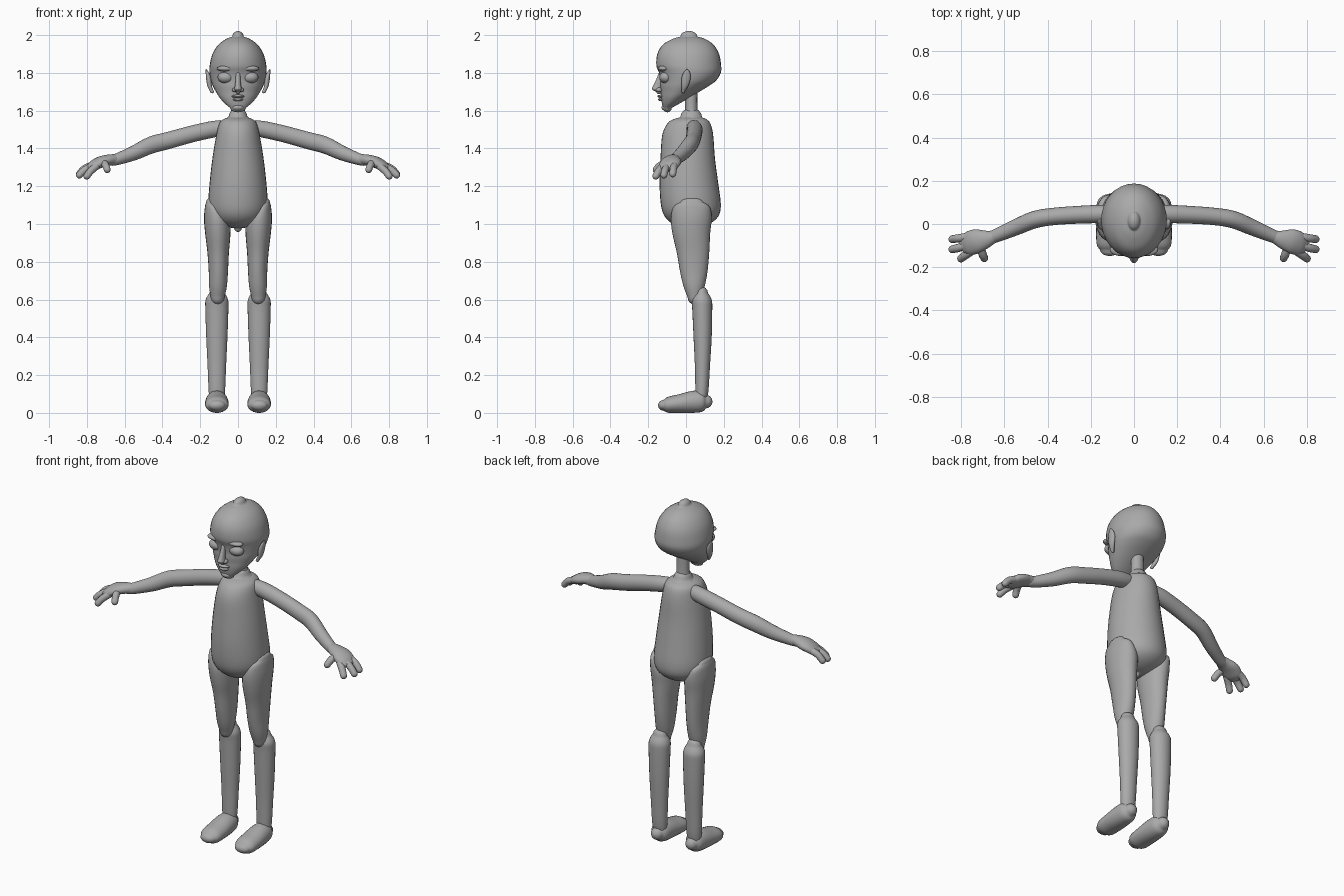
import bpy, bmesh, math
from mathutils import Vector

skin = bpy.data.materials.new("plain grey")
skin.diffuse_color = (0.4, 0.4, 0.4, 1)
X, Y, Z = Vector((1, 0, 0)), Vector((0, 1, 0)), Vector((0, 0, 1))


def finish(name, bm, mirror):
    bmesh.ops.recalc_face_normals(bm, faces=bm.faces)
    for f in bm.faces:
        f.smooth = True
    me = bpy.data.meshes.new(name)
    bm.to_mesh(me)
    bm.free()
    me.materials.append(skin)
    ob = bpy.data.objects.new(name, me)
    bpy.context.collection.objects.link(ob)
    if mirror:
        ob.modifiers.new("mirror", 'MIRROR').use_mirror_merge = False
    return ob


def loft(name, rings, axis=None, mirror=True, n=24, steps=4):
    """Skin smooth elliptical rings (x, y, z, r_side, r_up) and round off both ends."""
    pts = [rings[0]] + list(rings) + [rings[-1]]
    path = []
    for i in range(1, len(pts) - 2):                # spline through the rings
        p0, p1, p2, p3 = pts[i - 1:i + 3]
        for k in range(steps):
            t = k / steps
            path.append([0.5 * (2 * b + (c - a) * t + (2 * a - 5 * b + 4 * c - d) * t * t
                         + (3 * b - a - 3 * c + d) * t ** 3)
                         for a, b, c, d in zip(p0, p1, p2, p3)])
    path.append(list(rings[-1]))
    out = []
    last = len(path) - 1
    for i, p in enumerate(path):
        c = Vector(p[:3])
        t = (Vector(path[min(i + 1, last)][:3]) - Vector(path[max(i - 1, 0)][:3])).normalized()
        if axis == 'Z':
            u, v, t = X, Y, Z * (1 if t.z > 0 else -1)
        elif axis == 'Y':
            u, v, t = X, Z, Y * (1 if t.y > 0 else -1)
        else:
            u = t.cross(Z).normalized()
            v = u.cross(t)
        ring = (c, u * p[3], v * p[4])
        if i in (0, last):                          # rounded end
            r = min(p[3], p[4])
            sgn = -1 if i == 0 else 1
            cap = [(c + t * sgn * r * math.sin(a), u * p[3] * math.cos(a), v * p[4] * math.cos(a))
                   for a in (0.4, 0.8, 1.2, 1.5)]
            out += cap[::-1] + [ring] if i == 0 else [ring] + cap
        else:
            out.append(ring)
    bm = bmesh.new()
    vs = [[bm.verts.new(c + u * math.cos(2 * math.pi * k / n) + v * math.sin(2 * math.pi * k / n))
           for k in range(n)] for c, u, v in out]
    for a, b in zip(vs, vs[1:]):
        for k in range(n):
            bm.faces.new((a[k], a[k - 1], b[k - 1], b[k]))
    bm.faces.new(vs[0])
    bm.faces.new(vs[-1])
    return finish(name, bm, mirror)


def body(name, rows):
    """Central part from rows of height, half width, front y, back y."""
    loft(name, [(0, (f + b) / 2, z, w, (b - f) / 2) for z, w, f, b in rows], 'Z', False, 32)


def blob(name, pos, size, mirror=True):
    bm = bmesh.new()
    bmesh.ops.create_uvsphere(bm, u_segments=20, v_segments=12, radius=1)
    for v in bm.verts:
        v.co = Vector(a * s + p for a, s, p in zip(v.co, size, pos))
    finish(name, bm, mirror)


# head, neck, torso
body("head", [(1.992, .03, -.03, .06), (1.98, .062, -.07, .10), (1.95, .103, -.122, .145),
              (1.90, .135, -.152, .175), (1.84, .15, -.157, .186), (1.80, .151, -.143, .184),
              (1.76, .144, -.136, .16), (1.73, .133, -.136, .12), (1.70, .117, -.133, .07),
              (1.67, .098, -.132, .02), (1.64, .072, -.128, -.03), (1.615, .042, -.122, -.075)])
body("neck", [(1.73, .035, -.005, .06), (1.62, .036, -.005, .06), (1.58, .042, -.008, .066),
              (1.555, .065, -.03, .09), (1.53, .08, -.04, .10)])
body("torso", [(1.565, .05, -.03, .085), (1.553, .08, -.07, .11), (1.53, .1, -.1, .13),
               (1.47, .115, -.126, .144), (1.35, .135, -.135, .153), (1.22, .15, -.14, .17),
               (1.11, .157, -.134, .184), (1.05, .145, -.118, .176), (1.01, .112, -.085, .14),
               (.985, .06, -.04, .085), (.978, .02, 0, .04)])

# face
blob("eyelid", (.065, -.107, 1.776), (.043, .034, .031))
blob("brow", (.062, -.118, 1.823), (.05, .03, .016))
blob("nostril", (.017, -.142, 1.71), (.014, .018, .012))
blob("upper_lip", (0, -.13, 1.676), (.034, .022, .009), False)
blob("lower_lip", (0, -.128, 1.659), (.028, .021, .009), False)
blob("chin", (0, -.108, 1.617), (.032, .022, .018), False)
loft("nose", [(0, -.132, 1.80, .012, .012), (0, -.14, 1.765, .013, .018),
              (0, -.15, 1.73, .017, .025), (0, -.153, 1.713, .02, .027),
              (0, -.143, 1.70, .012, .015)], 'Z', False)
loft("ear", [(.137, -.015, 1.70, .010, .008), (.15, -.006, 1.73, .012, .018),
             (.155, 0, 1.77, .014, .024), (.162, .004, 1.80, .009, .018),
             (.168, .006, 1.817, .003, .005)], 'Z')

# arm and hand
loft("arm", [(.09, .043, 1.508, .04, .042), (.15, .046, 1.498, .042, .044),
             (.25, .043, 1.475, .041, .044), (.37, .035, 1.442, .04, .045),
             (.46, .02, 1.418, .04, .045), (.55, -.017, 1.376, .037, .039),
             (.64, -.055, 1.343, .031, .031), (.67, -.065, 1.336, .03, .028)])
loft("palm", [(.655, -.062, 1.342, .03, .028), (.69, -.072, 1.338, .044, .029),
              (.73, -.08, 1.327, .056, .03), (.765, -.092, 1.309, .054, .027),
              (.785, -.098, 1.298, .042, .02)])
fingers = {
    "outer_finger": [(.76, -.058, 1.315), (.81, -.066, 1.295), (.84, -.07, 1.265)],
    "middle_finger": [(.76, -.095, 1.31), (.81, -.11, 1.287), (.84, -.117, 1.259)],
    "index_finger": [(.75, -.125, 1.305), (.78, -.145, 1.28), (.80, -.16, 1.253)],
    "thumb": [(.71, -.11, 1.325), (.70, -.14, 1.308), (.692, -.158, 1.288)],
}
for name, path in fingers.items():
    loft(name, [(*p, r, r) for p, r in zip(path, (.019, .019, .018))], n=16)

# leg and foot
loft("thigh", [(.145, .03, 1.115, .024, .06), (.13, .03, 1.09, .045, .096),
               (.112, .028, 1.03, .068, .108), (.107, .028, .95, .067, .1),
               (.105, .037, .85, .057, .086), (.104, .041, .75, .051, .073),
               (.106, .043, .67, .047, .056), (.108, .045, .61, .036, .036)], 'Z')
loft("shin", [(.111, .082, .635, .04, .034), (.112, .083, .6, .059, .053),
              (.112, .086, .55, .061, .053), (.112, .088, .4, .056, .048),
              (.112, .087, .25, .049, .04), (.112, .084, .11, .043, .034),
              (.112, .08, .06, .035, .025)], 'Z')
loft("foot", [(.112, .105, .06, .035, .036), (.112, .085, .061, .052, .055),
              (.112, .03, .058, .06, .058), (.112, -.04, .049, .063, .049),
              (.112, -.095, .043, .06, .042), (.112, -.12, .04, .045, .028)], 'Y')
